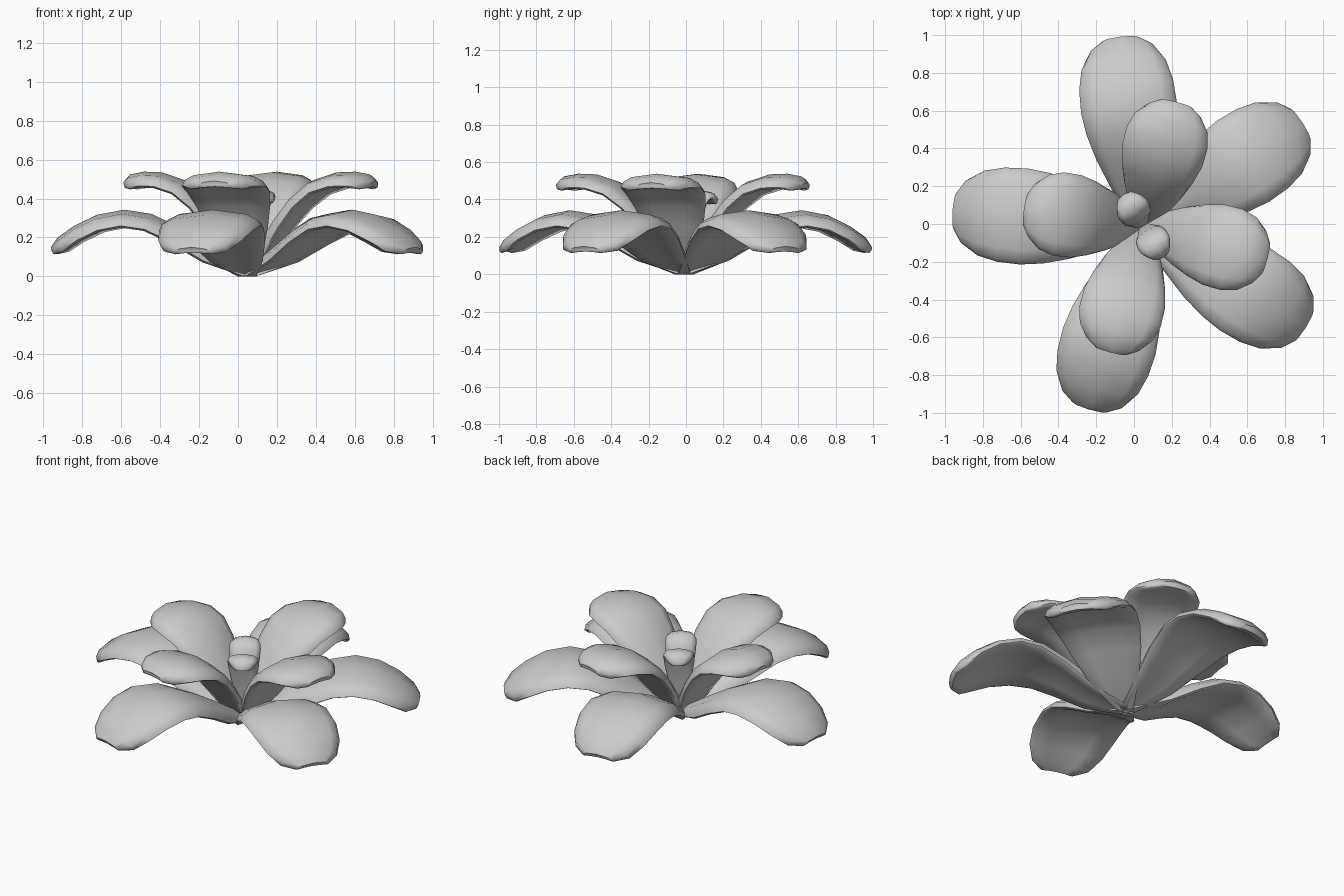
import bpy, bmesh, math
from mathutils import Vector

if "Cube" in bpy.data.objects:
    bpy.data.objects.remove(bpy.data.objects["Cube"])

ORIGIN = Vector((0.05, -0.01, 0.0))
# Cross-section: (sideways factor, height factor of thickness), closed loop
SECTION = [(-1.0, -0.4), (-0.93, 0.0), (-0.7, 0.3), (0.0, 0.5), (0.7, 0.3), (0.93, 0.0), (1.0, -0.4),
           (0.93, -0.55), (0.5, -0.5), (0.0, -0.45), (-0.5, -0.5), (-0.93, -0.55)]


def petal(name, profile, angle, thickness, length=1.0, droop=0.0):
    """Loft a petal along (radius, height, half width) stations."""
    a = math.radians(angle)
    out = Vector((math.cos(a), math.sin(a), 0))
    side = Vector((-math.sin(a), math.cos(a), 0))
    up = Vector((0, 0, 1))
    bm = bmesh.new()
    rings = []
    last = len(profile) - 1
    for i, (r, z, w) in enumerate(profile):
        p, n = profile[max(i - 1, 0)], profile[min(i + 1, last)]
        tan = Vector((n[0] - p[0], n[1] - p[1])).normalized()
        th = thickness * (0.5 if i in (0, last) else 1.0)
        ring = []
        for s, h in SECTION:
            rr = r * length - tan.y * h * th
            zz = z + tan.x * h * th - droop * (w / 0.25) * s * s
            co = ORIGIN + out * rr + side * (s * w) + up * max(zz, 0.0)
            ring.append(bm.verts.new(co))
        rings.append(ring)
    k = len(SECTION)
    for a0, b0 in zip(rings, rings[1:]):
        for j in range(k):
            bm.faces.new((a0[j], a0[(j + 1) % k], b0[(j + 1) % k], b0[j]))
    bm.faces.new(rings[0])
    bm.faces.new(rings[-1])
    bmesh.ops.recalc_face_normals(bm, faces=bm.faces)
    me = bpy.data.meshes.new(name)
    bm.to_mesh(me)
    bm.free()
    ob = bpy.data.objects.new(name, me)
    bpy.context.collection.objects.link(ob)
    bpy.ops.object.select_all(action='DESELECT')
    ob.select_set(True)
    bpy.context.view_layer.objects.active = ob
    bpy.ops.object.shade_smooth_by_angle(angle=math.radians(55))
    return ob


OUTER = [(0.01, 0.01, 0.05), (0.2, 0.115, 0.145), (0.36, 0.215, 0.205), (0.5, 0.285, 0.24),
         (0.63, 0.305, 0.255), (0.76, 0.28, 0.25), (0.87, 0.225, 0.225),
         (0.95, 0.168, 0.175), (0.993, 0.135, 0.1)]
INNER = [(0.0, 0.01, 0.04), (0.09, 0.14, 0.11), (0.18, 0.275, 0.16), (0.27, 0.385, 0.195),
         (0.37, 0.465, 0.22), (0.48, 0.5, 0.222), (0.57, 0.503, 0.198),
         (0.64, 0.49, 0.145), (0.672, 0.475, 0.09)]
BUD = [(0.0, 0.02, 0.03), (0.03, 0.2, 0.06), (0.05, 0.34, 0.085), (0.075, 0.4, 0.09),
       (0.11, 0.427, 0.088), (0.15, 0.42, 0.078), (0.18, 0.395, 0.055), (0.188, 0.38, 0.035)]

# Outer ring of five drooping petals
for i, (ang, ln) in enumerate([(33, 1.0), (97, 1.005), (175.5, 1.01), (253.5, 1.01), (328, 1.01)]):
    petal(f"outer_petal_{i + 1}", OUTER, ang, 0.075, ln, 0.015)

# Inner ring of four raised petals
for i, (ang, ln) in enumerate([(75, 1.0), (172, 0.94), (255.5, 1.02), (345, 1.0)]):
    petal(f"inner_petal_{i + 1}", INNER, ang, 0.07, ln, 0.012)

# Two small curled petals at the heart
for i, ang in enumerate((-58, 122)):
    petal(f"centre_petal_{i + 1}", BUD, ang, 0.045)
